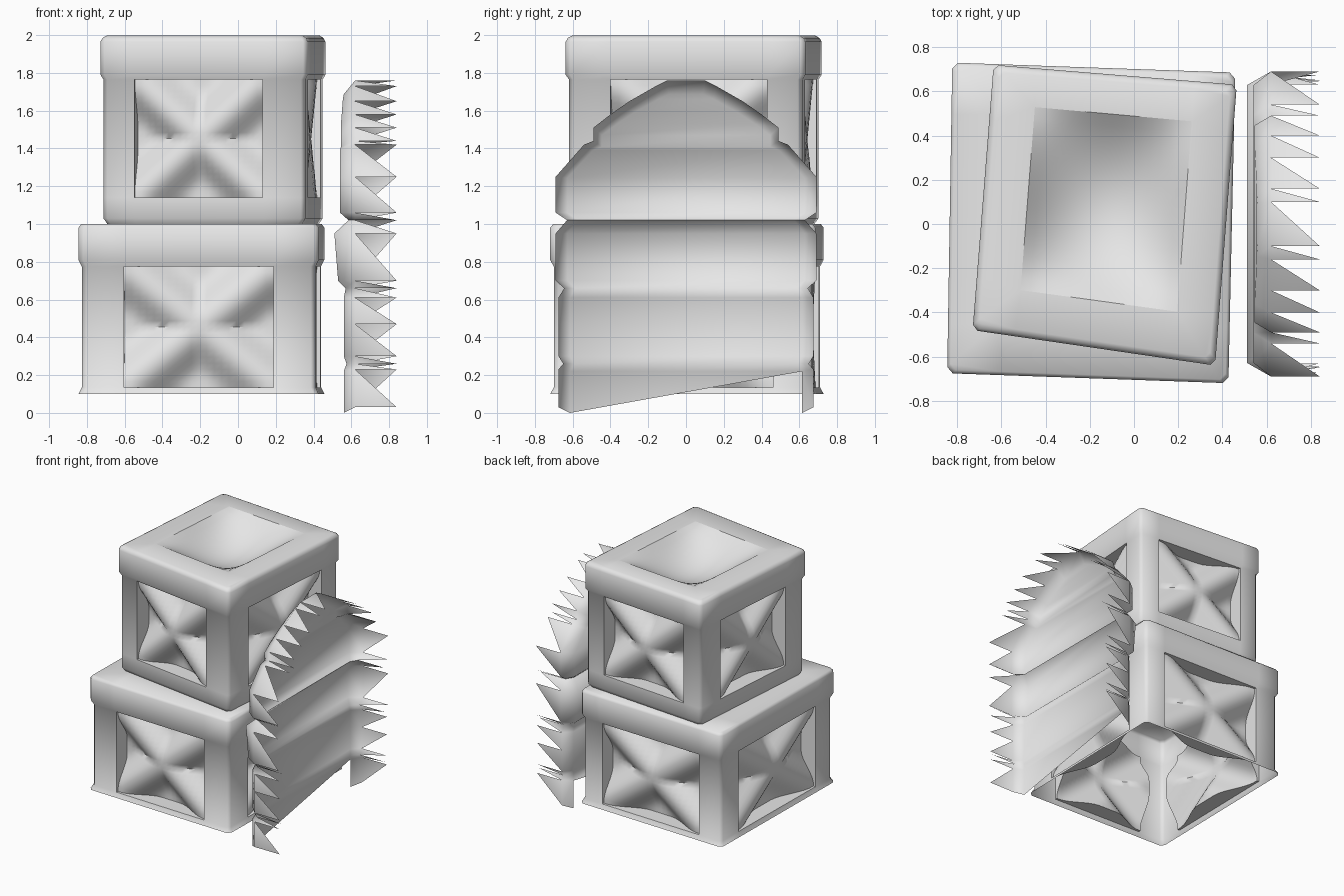
import bpy, bmesh, math
from mathutils import Vector

if "Cube" in bpy.data.objects:
    bpy.data.objects.remove(bpy.data.objects["Cube"])

grey = bpy.data.materials.new("weathered_grey")
grey.diffuse_color = (0.8, 0.8, 0.8, 1)
grey.use_nodes = True
grey.node_tree.nodes["Principled BSDF"].inputs["Base Color"].default_value = grey.diffuse_color


def finish(name, bm, angle):
    bmesh.ops.remove_doubles(bm, verts=bm.verts, dist=0.0005)
    bmesh.ops.recalc_face_normals(bm, faces=bm.faces)
    me = bpy.data.meshes.new(name)
    bm.to_mesh(me)
    bm.free()
    ob = bpy.data.objects.new(name, me)
    bpy.context.collection.objects.link(ob)
    me.materials.append(grey)
    bpy.ops.object.select_all(action='DESELECT')
    ob.select_set(True)
    bpy.context.view_layer.objects.active = ob
    bpy.ops.object.shade_smooth_by_angle(angle=math.radians(angle))
    return ob


def grid(bm, n, func):
    """Square patch of n x n cells, func takes u, v in -1..1."""
    vs = [[bm.verts.new(func(2 * i / n - 1, 2 * j / n - 1)) for i in range(n + 1)]
          for j in range(n + 1)]
    for j in range(n):
        for i in range(n):
            bm.faces.new((vs[j][i], vs[j][i + 1], vs[j + 1][i + 1], vs[j + 1][i]))
    return vs


def cross_depth(u, v):
    """Diagonal braces stand near the frame, the triangles between sink in."""
    t = min(1, max(0, (abs(abs(u) - abs(v)) - 0.05) / 0.75))
    return 0.018 + 0.11 * t * t * (3 - 2 * t)


def crate(name, corners, levels, panel, spans, opening, bowl_depth):
    """Open-bottomed crate: corners anticlockwise from front left, levels (z, outset),
    spans = panel start and end along each side, opening = top hole (s0, s1, t0, t1)."""
    bm = bmesh.new()
    corners = [Vector(c) for c in corners]
    mid = sum(corners, Vector((0, 0))) / 4

    def grown(o):
        return [c + (c - mid).normalized() * o * 1.41 for c in corners]

    # outer skin, four points on every side so the corners are chamfered
    rings = []
    for z, o in levels:
        cs = grown(o)
        rings.append([bm.verts.new((*cs[i].lerp(cs[(i + 1) % 4], s), z))
                      for i in range(4) for s in (0.02, *spans[i], 0.98)])
    for k in range(len(rings) - 1):
        for p in range(16):
            if k == panel and p % 4 == 1:
                continue
            q = (p + 1) % 16
            bm.faces.new((rings[k][p], rings[k][q], rings[k + 1][q], rings[k + 1][p]))

    # recessed side panels with crossed braces
    z0, z1 = levels[panel][0], levels[panel + 1][0]
    cs = grown(levels[panel][1])
    n = 20
    rim = ([(0, k) for k in range(n)] + [(k, n) for k in range(n)]
           + [(n, n - k) for k in range(n)] + [(n - k, 0) for k in range(n)])
    for i in range(4):
        a, b = cs[i], cs[(i + 1) % 4]
        d = (b - a).normalized()
        inward = Vector((-d.y, d.x))
        lo, hi = spans[i]

        def place(u, v, depth):
            p = a.lerp(b, lo + (hi - lo) * (u + 1) / 2) + inward * depth
            return (*p, z0 + (z1 - z0) * (v + 1) / 2)

        vs = grid(bm, n, lambda u, v: place(u, v, cross_depth(u, v)))
        edge = [bm.verts.new(place(2 * c / n - 1, 2 * r / n - 1, 0)) for r, c in rim]
        for k in range(len(rim)):
            m = (k + 1) % len(rim)
            (r0, c0), (r1, c1) = rim[k], rim[m]
            bm.faces.new((edge[k], edge[m], vs[r1][c1], vs[r0][c0]))

    # flat top frame around the bowl
    zt = levels[-1][0]
    cs = grown(levels[-1][1])
    s0, s1, t0, t1 = opening

    def top(s, t, z):
        return (*cs[0].lerp(cs[1], s).lerp(cs[3].lerp(cs[2], s), t), z)

    inner = [bm.verts.new(top(s, t, zt)) for s, t in ((s0, t0), (s1, t0), (s1, t1), (s0, t1))]
    r = rings[-1]
    for i in range(4):
        bm.faces.new((r[4 * i + 1], r[4 * i + 2], inner[(i + 1) % 4], inner[i]))
        bm.faces.new((r[4 * i - 2], r[4 * i - 1], r[4 * i], r[4 * i + 1], inner[i]))

    # sunken bowl in the top
    grid(bm, 16, lambda u, v: top(s0 + (s1 - s0) * (u + 1) / 2, t0 + (t1 - t0) * (v + 1) / 2,
                                  zt - bowl_depth * (1 - u * u) * (1 - v * v)))
    return finish(name, bm, 58)


# lower and upper crate, each a little askew
crate("lower_crate",
      [(-0.845, -0.675), (0.427, -0.72), (0.458, 0.685), (-0.822, 0.73)],
      [(0.10, 0), (0.135, -0.018), (0.775, -0.018), (0.81, 0), (0.98, 0), (1.0, -0.015)],
      1, [(0.18, 0.82), (0.17, 0.85), (0.14, 0.84), (0.16, 0.85)],
      (0.17, 0.83, 0.16, 0.85), 0.17)
crate("upper_crate",
      [(-0.73, -0.48), (0.367, -0.64), (0.465, 0.63), (-0.635, 0.72)],
      [(1.0, -0.035), (1.03, -0.015), (1.14, -0.015), (1.765, -0.015), (1.79, 0),
       (1.965, 0), (1.985, -0.01), (1.997, -0.03)],
      2, [(0.155, 0.79), (0.18, 0.85), (0.155, 0.85), (0.19, 0.82)],
      (0.165, 0.845, 0.155, 0.875), 0.18)

# broken shell: half outline as (half width, height, x of the back sheet)
half = [(0.675, 0.03, 0.56), (0.675, 0.23, 0.56), (0.65, 0.26, 0.575), (0.675, 0.30, 0.56),
        (0.675, 0.47, 0.56), (0.675, 0.61, 0.56), (0.645, 0.66, 0.57), (0.69, 0.70, 0.53),
        (0.69, 0.95, 0.51), (0.63, 1.02, 0.585), (0.69, 1.06, 0.54), (0.69, 1.25, 0.54),
        (0.54, 1.42, 0.54), (0.49, 1.44, 0.545), (0.49, 1.51, 0.545), (0.40, 1.58, 0.545),
        (0.30, 1.65, 0.55), (0.16, 1.73, 0.555), (0.10, 1.76, 0.56)]
bm = bmesh.new()
back, rim, tips = [], [], []
outline = [(-y, z, x) for y, z, x in half] + [(y, z, x) for y, z, x in reversed(half)]
for y, z, x in outline:
    bz = z if z < 1.2 else 1.2 + (z - 1.2) * 0.87
    if z < 0.1:
        bz = 0.0
    elif z < 0.25:
        bz = 0.22
    back.append(bm.verts.new((x, y * 0.91, bz)))
    rim.append(bm.verts.new((0.62, y, z)))
    tips.append(bm.verts.new((0.84, y, z)))
count = len(outline)
for k in range(count - 1):
    bm.faces.new((back[k], back[k + 1], rim[k + 1], rim[k]))   # chamfered side
    bm.faces.new((rim[k], rim[k + 1], tips[k]))                # torn spike
for k in range(1, len(half) - 1):                              # back sheet
    bm.faces.new((back[k], back[k + 1], back[count - 2 - k], back[count - 1 - k]))
bm.faces.new((back[0], back[1], back[count - 2]))              # torn lower corner
bmesh.ops.delete(bm, geom=[v for v in bm.verts if not v.link_faces], context='VERTS')
finish("broken_shell", bm, 80)
